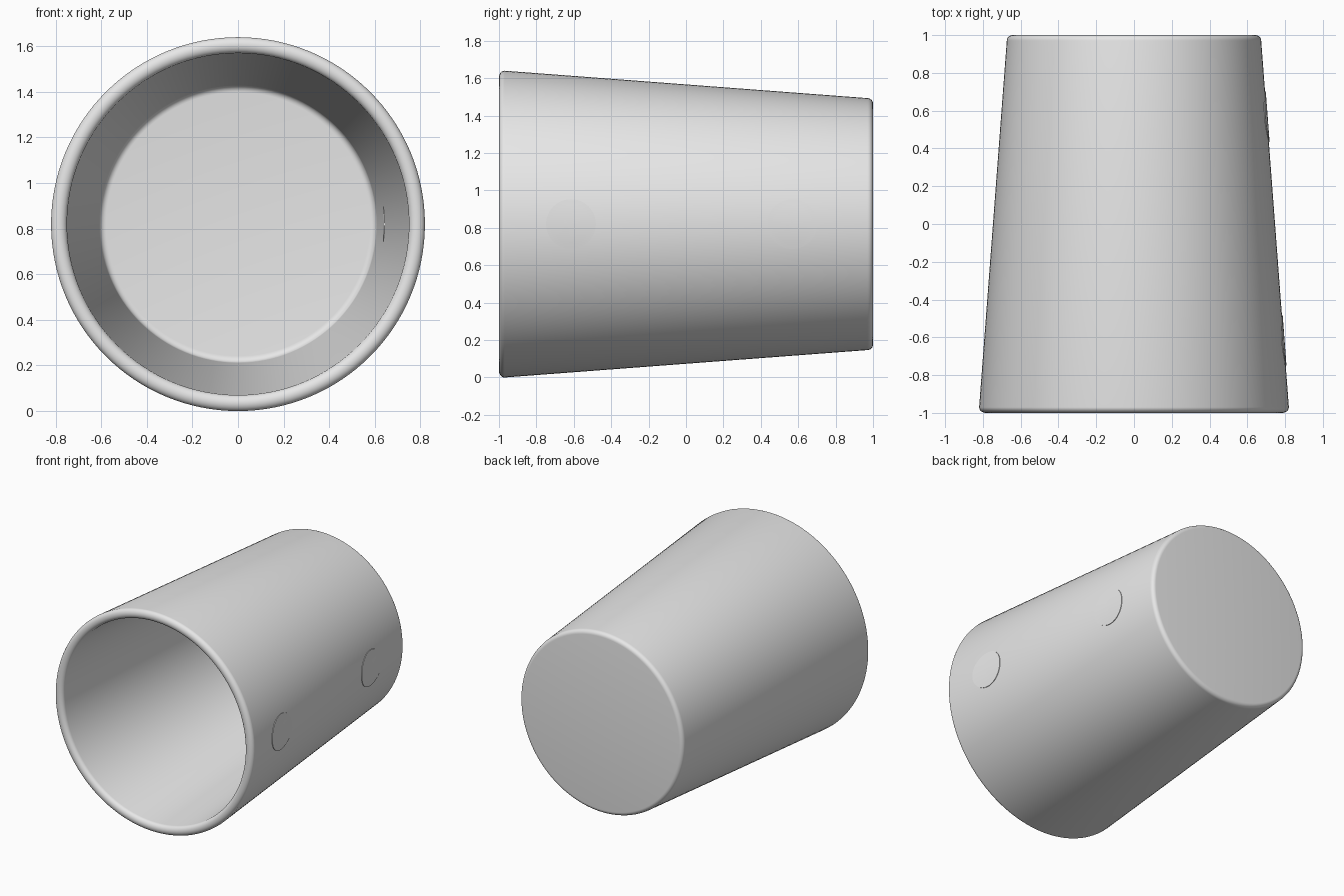
import bpy
import bmesh
import math
from mathutils import Vector

if "Cube" in bpy.data.objects:
    bpy.data.objects.remove(bpy.data.objects["Cube"], do_unlink=True)

AXIS_Z = 0.82
SLOPE = 0.0755

grey = bpy.data.materials.new("plain grey")
grey.use_nodes = True
grey.diffuse_color = (0.8, 0.8, 0.8, 1)
grey.node_tree.nodes["Principled BSDF"].inputs["Base Color"].default_value = (0.8, 0.8, 0.8, 1)


def outer_radius(y):
    return 0.82 - SLOPE * (y + 0.97)


def inner_radius(y):
    return 0.75 - SLOPE * (y + 0.97)


def finish(bm, name):
    bmesh.ops.recalc_face_normals(bm, faces=bm.faces)
    mesh = bpy.data.meshes.new(name)
    bm.to_mesh(mesh)
    bm.free()
    mesh.materials.append(grey)
    obj = bpy.data.objects.new(name, mesh)
    bpy.context.collection.objects.link(obj)
    bpy.ops.object.select_all(action="DESELECT")
    obj.select_set(True)
    bpy.context.view_layer.objects.active = obj
    bpy.ops.object.shade_smooth_by_angle(angle=math.radians(35))
    return obj


def arc(r, y, size_r, size_y, start, end, steps=6):
    """Rounded corner of a profile as (radius, y) pairs."""
    angles = [math.radians(start + (end - start) * i / steps) for i in range(steps + 1)]
    return [(r + size_r * math.cos(a), y + size_y * math.sin(a)) for a in angles]


def make_cup():
    # Closed profile from the base centre, around the lip, to the floor centre
    profile = [(0, 1)]
    profile += arc(outer_radius(0.97) - 0.03, 0.97, 0.03, 0.03, 90, 0)
    profile += arc(0.785, -0.97, 0.035, 0.03, 0, -180, 12)
    profile += arc(inner_radius(0.9) - 0.03, 0.9, 0.03, 0.03, 0, 90)
    profile += [(0, 0.93)]
    bm = bmesh.new()
    verts = [bm.verts.new((r, y, AXIS_Z)) for r, y in profile]
    edges = [bm.edges.new(pair) for pair in zip(verts, verts[1:])]
    bmesh.ops.spin(bm, geom=verts + edges, cent=(0, 0, AXIS_Z), axis=(0, 1, 0),
                   angle=math.tau, steps=128)
    bmesh.ops.remove_doubles(bm, verts=bm.verts, dist=0.0001)
    return finish(bm, "cup_body")


def make_stub(name, y_mid, inner_x, size=0.133, sides=48):
    # Round plug through the wall, its outer end following the curved side
    bm = bmesh.new()

    def on_wall(radius, a):
        y, z = y_mid + radius * math.cos(a), radius * math.sin(a)
        x = math.sqrt(outer_radius(y) ** 2 - z * z) + 0.004
        return Vector((x, y, AXIS_Z + z))

    angles = [math.tau * i / sides for i in range(sides)]
    rings = [[bm.verts.new(on_wall(size * k / 4, a)) for a in angles] for k in range(1, 5)]
    rings.append([bm.verts.new((inner_x, v.co.y, v.co.z)) for v in rings[-1]])
    centre = bm.verts.new(on_wall(0, 0))
    for i in range(sides):
        j = (i + 1) % sides
        bm.faces.new((centre, rings[0][i], rings[0][j]))
        for a, b in zip(rings, rings[1:]):
            bm.faces.new((a[i], b[i], b[j], a[j]))
    bm.faces.new(rings[-1])
    return finish(bm, name)


make_cup()
make_stub("front_handle_stub", -0.615, 0.745)
make_stub("back_handle_stub", 0.568, 0.635)
